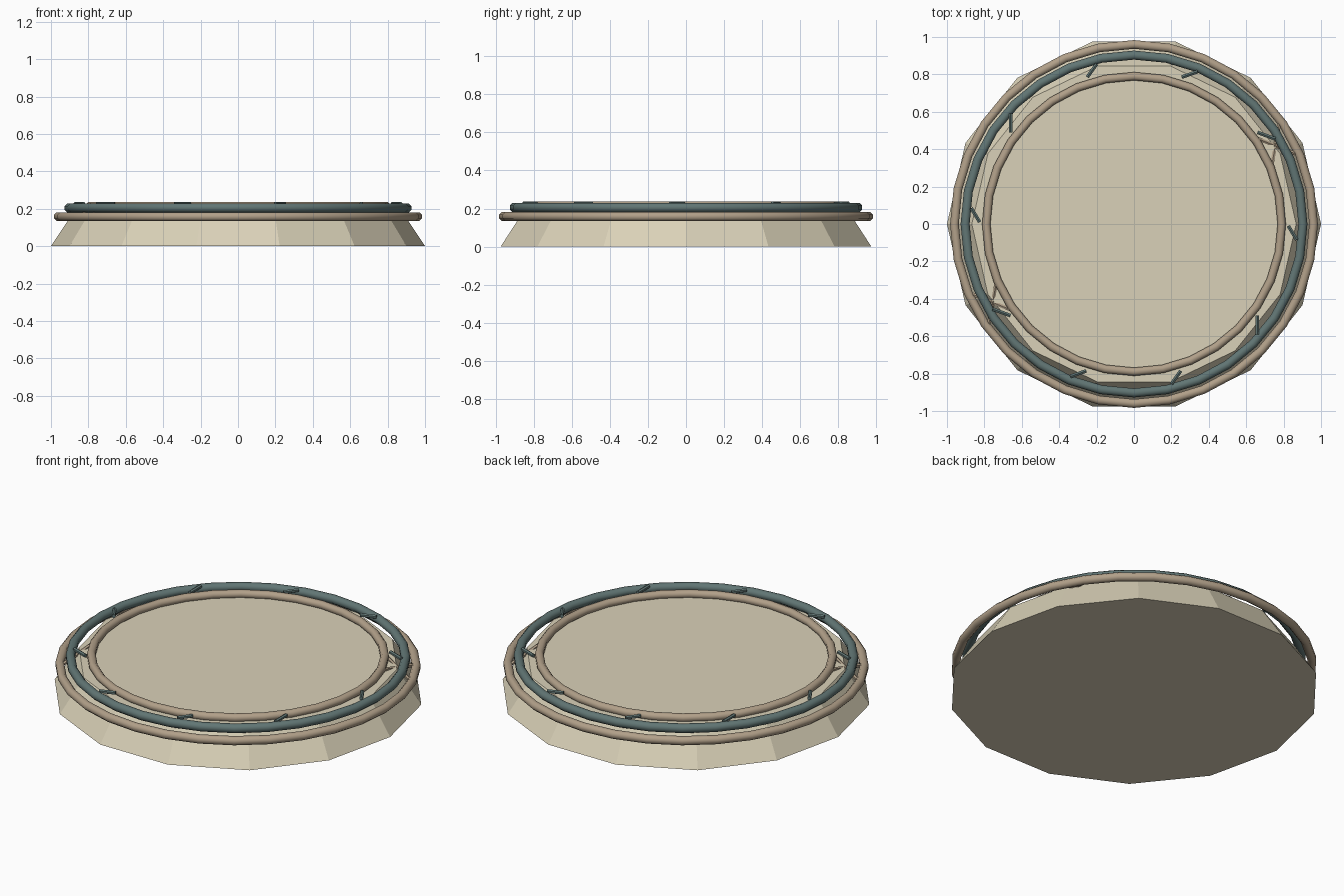
import bpy
import bmesh
from math import cos, sin, pi, radians
from mathutils import Vector

cube = bpy.data.objects.get("Cube")
if cube:
    bpy.data.objects.remove(cube, do_unlink=True)


def material(name, rgb):
    mat = bpy.data.materials.new(name)
    mat.use_nodes = True
    mat.diffuse_color = (*rgb, 1)
    mat.node_tree.nodes["Principled BSDF"].inputs["Base Color"].default_value = (*rgb, 1)
    return mat


CREAM = material("cream stone", (0.70, 0.64, 0.48))
TAN = material("tan cord", (0.44, 0.35, 0.25))
TEAL = material("dark teal", (0.12, 0.18, 0.175))


def finish(bm, name, mat, smooth=True):
    bmesh.ops.recalc_face_normals(bm, faces=bm.faces)
    mesh = bpy.data.meshes.new(name)
    bm.to_mesh(mesh)
    bm.free()
    mesh.materials.append(mat)
    obj = bpy.data.objects.new(name, mesh)
    bpy.context.collection.objects.link(obj)
    for p in mesh.polygons:
        p.use_smooth = smooth
    return obj


def ring(name, radius, height, tube, mat, segments=32, sides=8):
    """Closed hoop with an octagonal section."""
    bm = bmesh.new()
    loops = []
    for i in range(segments):
        a = 2 * pi * i / segments
        section = []
        for j in range(sides):
            b = 2 * pi * (j + 0.5) / sides
            r = radius + tube * cos(b)
            section.append(bm.verts.new((r * cos(a), r * sin(a), height + tube * sin(b))))
        loops.append(section)
    for i in range(segments):
        here, after = loops[i], loops[(i + 1) % segments]
        for j in range(sides):
            k = (j + 1) % sides
            bm.faces.new((here[j], after[j], after[k], here[k]))
    return finish(bm, name, mat)


def rod(name, start, end, radius, mat, sides=6):
    """Straight capped rod between two points."""
    start, end = Vector(start), Vector(end)
    axis = end - start
    bm = bmesh.new()
    bmesh.ops.create_cone(bm, cap_ends=True, segments=sides, radius1=radius,
                          radius2=radius, depth=axis.length)
    bm.transform(axis.to_track_quat("Z", "Y").to_matrix().to_4x4())
    bmesh.ops.translate(bm, verts=bm.verts, vec=(start + end) / 2)
    return finish(bm, name, mat, smooth=False)


def polar(radius, degrees, z):
    return (radius * cos(radians(degrees)), radius * sin(radians(degrees)), z)


# Fourteen-sided tapered base
SIDES, TOP = 14, 0.2
bm = bmesh.new()
lower = [bm.verts.new(polar(1.0, 360 * i / SIDES, 0)) for i in range(SIDES)]
upper = [bm.verts.new(polar(0.867, 360 * i / SIDES, TOP)) for i in range(SIDES)]
bm.faces.new(lower)
bm.faces.new(upper)
for i in range(SIDES):
    k = (i + 1) % SIDES
    bm.faces.new((lower[i], lower[k], upper[k], upper[i]))
finish(bm, "tapered_base", CREAM, smooth=False)

# Three cords around the rim
ring("outer_cord", 0.96, 0.158, 0.025, TAN)
ring("middle_cord", 0.903, 0.205, 0.026, TEAL)
ring("inner_cord", 0.79, 0.215, 0.024, TAN)

# Tan strands crossing between the outer and inner cords, on opposite sides
for side, turn in (("left", 0), ("right", 180)):
    rod(f"crossing_strand_a_{side}", polar(0.95, 23 + turn, 0.16),
        polar(0.80, 35 + turn, 0.21), 0.011, TAN)
    rod(f"crossing_strand_b_{side}", polar(0.95, 35 + turn, 0.16),
        polar(0.80, 23 + turn, 0.21), 0.011, TAN)

# Thorns, repeated by a half turn
thorns = [((-0.20, 0.855), (-0.25, 0.785)), ((0.34, 0.815), (0.255, 0.785)),
          ((-0.66, 0.59), (-0.66, 0.49)), ((0.66, 0.49), (0.755, 0.455)),
          ((-0.87, 0.085), (-0.825, 0.01))]
for n, (a, b) in enumerate(thorns, 1):
    for side, s in (("back", 1), ("front", -1)):
        rod(f"thorn_{side}_{n}", (a[0] * s, a[1] * s, 0.226),
            (b[0] * s, b[1] * s, 0.226), 0.011, TEAL)
